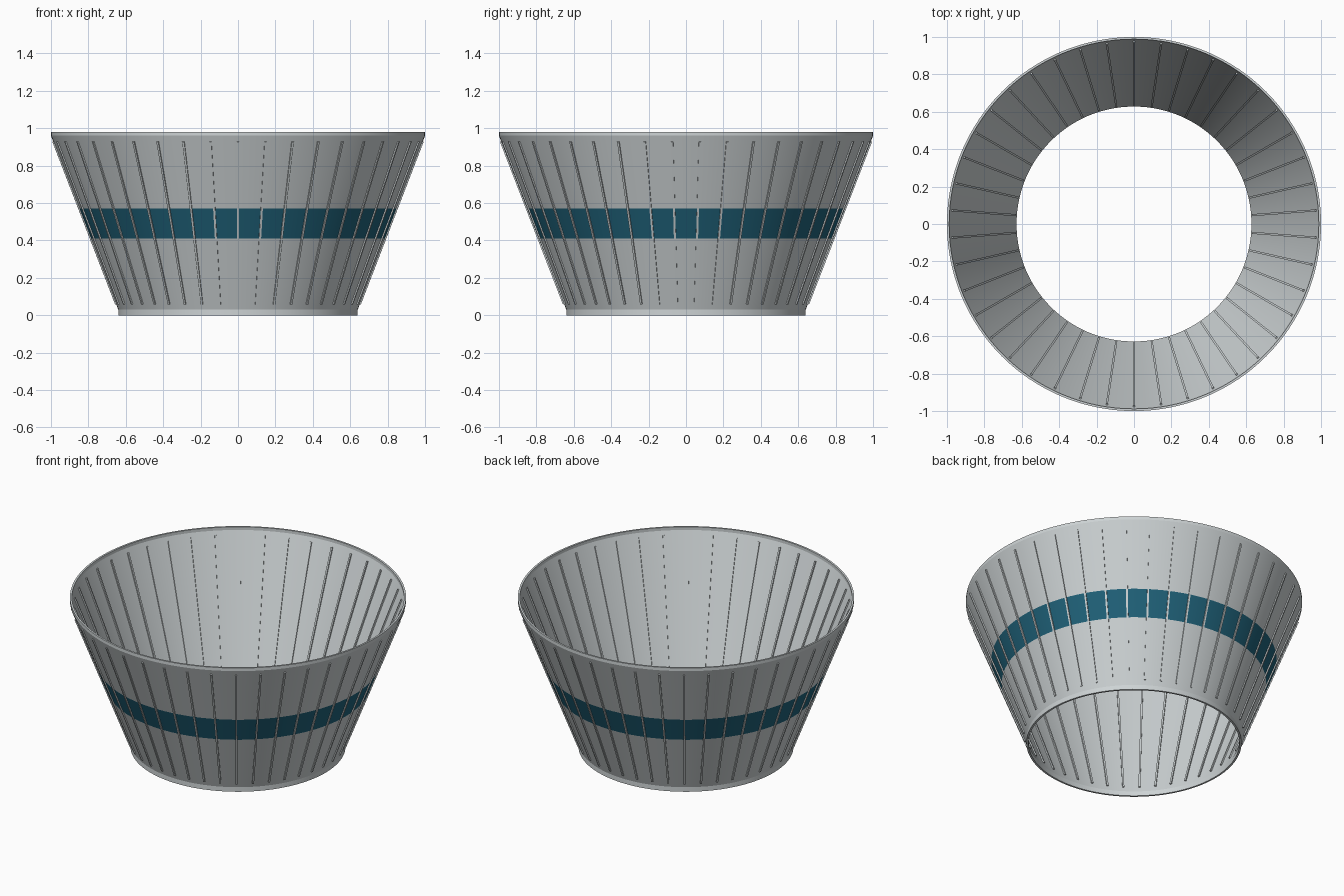
import bpy, bmesh, math
from mathutils import Matrix, Vector

cube = bpy.data.objects.get("Cube")
if cube:
    bpy.data.objects.remove(cube, do_unlink=True)


def material(name, rgb):
    m = bpy.data.materials.new(name)
    m.use_nodes = True
    m.diffuse_color = (*rgb, 1)
    m.node_tree.nodes["Principled BSDF"].inputs["Base Color"].default_value = (*rgb, 1)
    return m


grey = material("light grey", (0.61, 0.65, 0.66))
teal = material("deep teal", (0.014, 0.12, 0.19))


def add_object(name, bm, mats):
    bmesh.ops.recalc_face_normals(bm, faces=bm.faces)
    mesh = bpy.data.meshes.new(name)
    bm.to_mesh(mesh)
    bm.free()
    for m in mats:
        mesh.materials.append(m)
    ob = bpy.data.objects.new(name, mesh)
    bpy.context.collection.objects.link(ob)
    return ob


SEGMENTS = 168
RIBS = 42
WALL = 0.012
LOW, HIGH = (0.64, 0.03), (1.0, 0.96)     # radius and height of the cone ends
BAND_LOW, BAND_HIGH = 0.41, 0.57


def cone_radius(z):
    t = (z - LOW[1]) / (HIGH[1] - LOW[1])
    return LOW[0] + t * (HIGH[0] - LOW[0])


# Open conical shell with short upright lips, turned from a closed profile
outer = [(LOW[0], 0), LOW, (cone_radius(BAND_LOW), BAND_LOW),
         (cone_radius(BAND_HIGH), BAND_HIGH), HIGH, (HIGH[0], 0.98)]
profile = outer + [(r - WALL, z) for r, z in reversed(outer)]
bm = bmesh.new()
rings = []
for i in range(SEGMENTS):
    a = math.tau * i / SEGMENTS
    rings.append([bm.verts.new((r * math.sin(a), -r * math.cos(a), z)) for r, z in profile])
for i, ring in enumerate(rings):
    following = rings[(i + 1) % SEGMENTS]
    for j in range(len(profile)):
        k = (j + 1) % len(profile)
        face = bm.faces.new((ring[j], following[j], following[k], ring[k]))
        # Painted band on the outside only
        if profile[j] == outer[2] and profile[k] == outer[3]:
            face.material_index = 1
shell = add_object("conical_shell", bm, [grey, teal])

# Thin straight ribs running up the wall
bm = bmesh.new()
start = Vector((0, -cone_radius(0.06), 0.06))
end = Vector((0, -cone_radius(0.93), 0.93))
along = (end - start).normalized()
outward = Vector((0, -along.z, along.y))
for i in range(RIBS):
    turn = Matrix.Rotation(math.tau * i / RIBS, 4, 'Z')
    centre = (start + end) / 2 - outward * WALL / 2
    frame = Matrix((Vector((1, 0, 0)), outward, along)).transposed().to_4x4()
    size = Matrix.Diagonal((0.011, WALL + 0.014, (end - start).length, 1))
    bmesh.ops.create_cube(bm, size=1, matrix=turn @ Matrix.Translation(centre) @ frame @ size)
add_object("wall_ribs", bm, [grey])

# Smooth wall with crisp rims
bpy.ops.object.select_all(action='DESELECT')
shell.select_set(True)
bpy.context.view_layer.objects.active = shell
bpy.ops.object.shade_smooth_by_angle(angle=math.radians(15))
